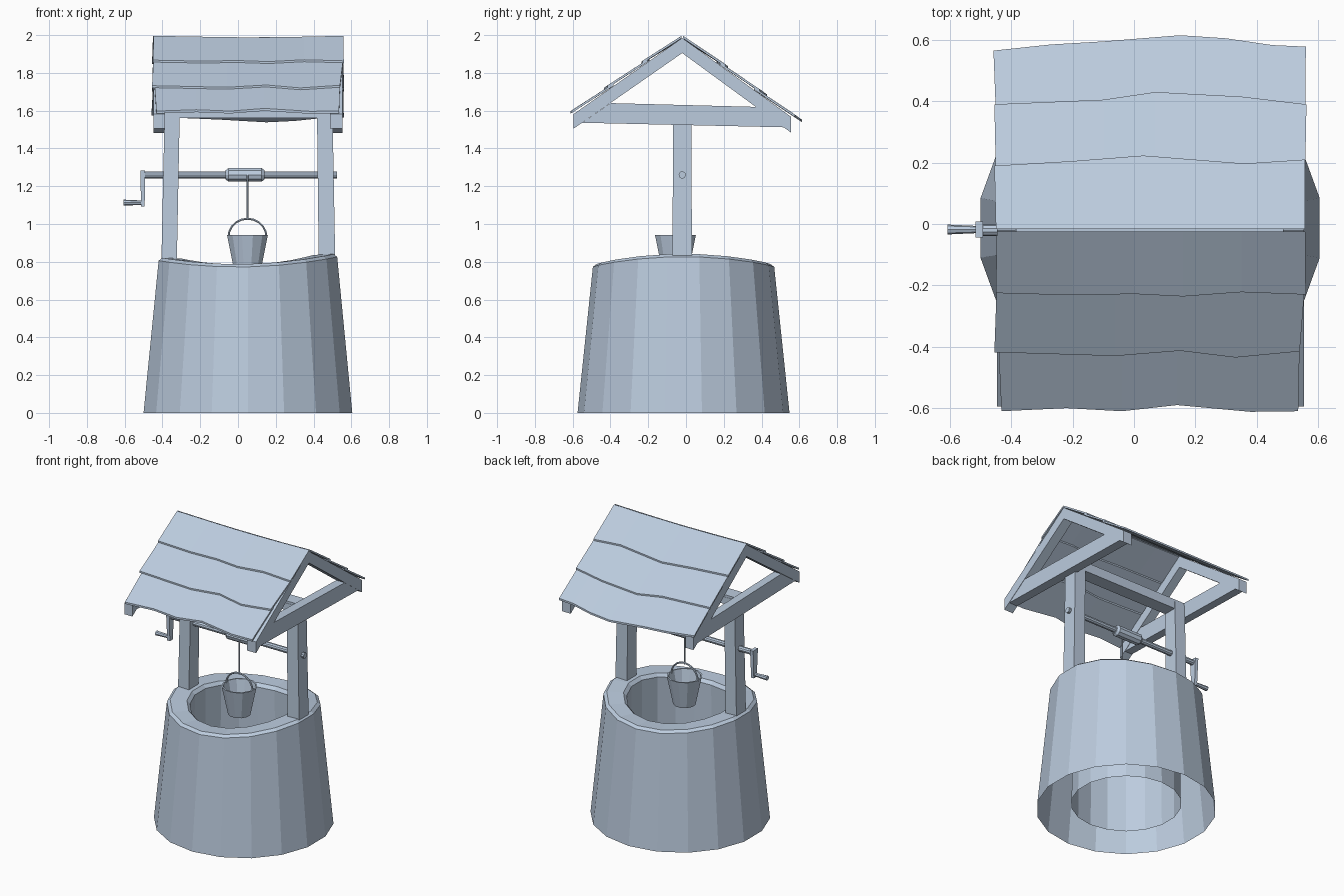
import bpy, bmesh, math
from mathutils import Vector

if "Cube" in bpy.data.objects:
    bpy.data.objects.remove(bpy.data.objects["Cube"])

mat = bpy.data.materials.new("pale_steel_blue")
mat.diffuse_color = (0.50, 0.60, 0.73, 1)
mat.use_nodes = True
mat.node_tree.nodes["Principled BSDF"].inputs["Base Color"].default_value = mat.diffuse_color


def make(name, verts, faces):
    me = bpy.data.meshes.new(name)
    bm = bmesh.new()
    vs = [bm.verts.new(v) for v in verts]
    for f in faces:
        bm.faces.new([vs[i] for i in f])
    bmesh.ops.recalc_face_normals(bm, faces=bm.faces)
    bm.to_mesh(me)
    bm.free()
    me.materials.append(mat)
    ob = bpy.data.objects.new(name, me)
    bpy.context.collection.objects.link(ob)
    return ob


def lathe(name, prof, n, centre, axis='Z', start=0.0, wave=None, caps=(False, False)):
    """Spin (radius, height) points round an axis through centre."""
    verts, faces = [], []
    for r, h in prof:
        for k in range(n):
            a = start + 2 * math.pi * k / n
            u, v = r * math.cos(a), r * math.sin(a)
            w = h + (wave(a, h) if wave else 0)
            p = (u, v, w) if axis == 'Z' else (w, u, v)
            verts.append(Vector(p) + Vector(centre))
    for i in range(len(prof) - 1):
        for k in range(n):
            j = (k + 1) % n
            faces.append((i * n + k, i * n + j, (i + 1) * n + j, (i + 1) * n + k))
    if caps[0]:
        faces.append(tuple(range(n)))
    if caps[1]:
        faces.append(tuple(range((len(prof) - 1) * n, len(prof) * n)))
    return make(name, verts, faces)


def prism(name, poly, x0, x1):
    """Extrude a (y, z) outline along x."""
    n = len(poly)
    verts = [(x, y, z) for x in (x0, x1) for y, z in poly]
    faces = [tuple(range(n)), tuple(range(n, 2 * n))]
    faces += [(i, (i + 1) % n, n + (i + 1) % n, n + i) for i in range(n)]
    return make(name, verts, faces)


def tapered(name, bottom, top):
    """Four-sided bar; each end is (x0, x1, y0, y1, z)."""
    verts = []
    for x0, x1, y0, y1, z in (bottom, top):
        verts += [(x0, y0, z), (x1, y0, z), (x1, y1, z), (x0, y1, z)]
    faces = [(0, 1, 2, 3), (4, 5, 6, 7)]
    faces += [(i, (i + 1) % 4, 4 + (i + 1) % 4, 4 + i) for i in range(4)]
    return make(name, verts, faces)


def wire(name, pts, radius):
    cu = bpy.data.curves.new(name, 'CURVE')
    cu.dimensions = '3D'
    cu.bevel_depth = radius
    cu.bevel_resolution = 1
    cu.use_fill_caps = True
    sp = cu.splines.new('POLY')
    sp.points.add(len(pts) - 1)
    for p, q in zip(sp.points, pts):
        p.co = (*q, 1)
    sp.use_smooth = False
    cu.materials.append(mat)
    ob = bpy.data.objects.new(name, cu)
    bpy.context.collection.objects.link(ob)
    return ob


# Well wall: tapered 18-sided tube with an uneven chamfered rim
def rim_wave(a, h):
    return 0.022 * math.cos(2 * a) + 0.010 * math.cos(a) if h > 0.5 else 0


lathe("well_wall",
      [(0.561, 0.0), (0.480, 0.795), (0.460, 0.810), (0.355, 0.806), (0.335, 0.785), (0.345, 0.04)],
      18, (0.0525, -0.013, 0), start=math.radians(10), wave=rim_wave)

# Posts and the beam joining them
tapered("left_post", (-0.407, -0.325, -0.072, 0.032, 0.74), (-0.388, -0.308, -0.068, 0.028, 1.61))
tapered("right_post", (0.428, 0.516, -0.072, 0.032, 0.74), (0.418, 0.500, -0.068, 0.028, 1.61))
prism("cross_beam", [(-0.066, 1.56), (0.026, 1.56), (0.026, 1.625), (-0.066, 1.625)], -0.385, 0.49)

# Gable trusses
for side, x0, x1 in (("left", -0.447, -0.386), ("right", 0.486, 0.554)):
    prism(side + "_front_rafter",
          [(-0.02, 1.985), (-0.595, 1.582), (-0.595, 1.505), (-0.02, 1.905)], x0, x1)
    prism(side + "_back_rafter",
          [(-0.02, 1.985), (0.557, 1.567), (0.557, 1.483), (-0.02, 1.905)], x0, x1)
    prism(side + "_tie_beam",
          [(-0.55, 1.536), (0.52, 1.512), (0.37, 1.62), (-0.40, 1.64)], x0 + 0.002, x1 - 0.002)


# Roof: three overlapping wavy board rows on each slope
def interp(pts, x):
    x = min(max(x, pts[0][0]), pts[-1][0])
    for (xa, ya), (xb, yb) in zip(pts, pts[1:]):
        if x <= xb:
            return ya + (yb - ya) * (x - xa) / (xb - xa)


def roof_row(name, edge, prev, slope, sign, xtop):
    n = len(edge)
    verts = []
    for drop in (0.0, 0.013):
        for i, (x, y) in enumerate(edge):
            xu = xtop[0] if i == 0 else xtop[1] if i == n - 1 else x
            if prev:
                yu = interp(prev, xu) - sign * 0.03
            else:
                yu = -0.02 + sign * 0.004
            zu = 1.999 - slope * abs(yu + 0.02) - drop
            if not prev:
                zu -= 0.008 * math.sin(math.pi * i / (n - 1))
            zl = 2.011 - slope * abs(y + 0.02) - drop
            verts += [(xu, yu, zu), (x, y, zl)]
    m = 2 * n
    faces = []
    for i in range(n - 1):
        a = 2 * i
        faces += [(a, a + 1, a + 3, a + 2), (m + a, m + a + 2, m + a + 3, m + a + 1),
                  (a, a + 2, m + a + 2, m + a), (a + 1, m + a + 1, m + a + 3, a + 3)]
    e = m - 2
    faces += [(0, m, m + 1, 1), (e, e + 1, m + e + 1, m + e)]
    make(name, verts, faces)


back = [
    [(-0.455, 0.19), (-0.2, 0.205), (0.03, 0.223), (0.36, 0.197), (0.557, 0.21)],
    [(-0.455, 0.39), (-0.1, 0.405), (0.07, 0.43), (0.35, 0.415), (0.562, 0.39)],
    [(-0.458, 0.565), (-0.27, 0.585), (-0.1, 0.595), (0.15, 0.615), (0.3, 0.605), (0.45, 0.583), (0.56, 0.578)]]
front = [
    [(-0.45, -0.225), (-0.2, -0.232), (0.0, -0.228), (0.16, -0.236), (0.35, -0.222), (0.56, -0.23)],
    [(-0.455, -0.418), (-0.06, -0.43), (0.15, -0.413), (0.33, -0.435), (0.54, -0.415)],
    [(-0.432, -0.61), (-0.22, -0.60), (-0.04, -0.61), (0.14, -0.59), (0.38, -0.612), (0.535, -0.61)]]
tops_front = [(-0.447, 0.558), (-0.447, 0.557), (-0.442, 0.54)]
for label, rows, slope, sign in (("back", back, 0.724, 1), ("front", front, 0.70, -1)):
    for k, edge in enumerate(rows):
        xt = tops_front[k] if sign < 0 else (-0.45, 0.558)
        roof_row(f"{label}_roof_row_{k + 1}", edge, rows[k - 1] if k else None, slope, sign, xt)

# Windlass: axle, spool, crank arm and handle
ax = (0, -0.02, 1.26)
lathe("axle", [(0.019, -0.505), (0.019, 0.525)], 10, ax, 'X', caps=(True, True))
lathe("spool", [(0.026, -0.065), (0.038, -0.05), (0.038, 0.125), (0.026, 0.14)], 10, ax, 'X', caps=(True, True))
tapered("crank_arm", (-0.514, -0.494, -0.034, -0.002, 1.093), (-0.516, -0.492, -0.044, 0.008, 1.284))
lathe("crank_handle", [(0.016, -0.607), (0.011, -0.495)], 8, (0, -0.018, 1.113), 'X', caps=(True, True))

# Rope and bucket
bx, by = 0.05, -0.056
wire("rope", [(bx, by, 1.26), (bx, by, 1.02)], 0.005)
lathe("bucket", [(0.072, 0.75), (0.112, 0.942), (0.102, 0.942), (0.064, 0.762)], 12, (bx, by, 0),
      start=math.radians(15), caps=(True, True))
wire("bucket_handle",
     [(bx + 0.101 * math.cos(math.pi * t / 10), by, 0.93 + 0.098 * math.sin(math.pi * t / 10)) for t in range(11)],
     0.006)
